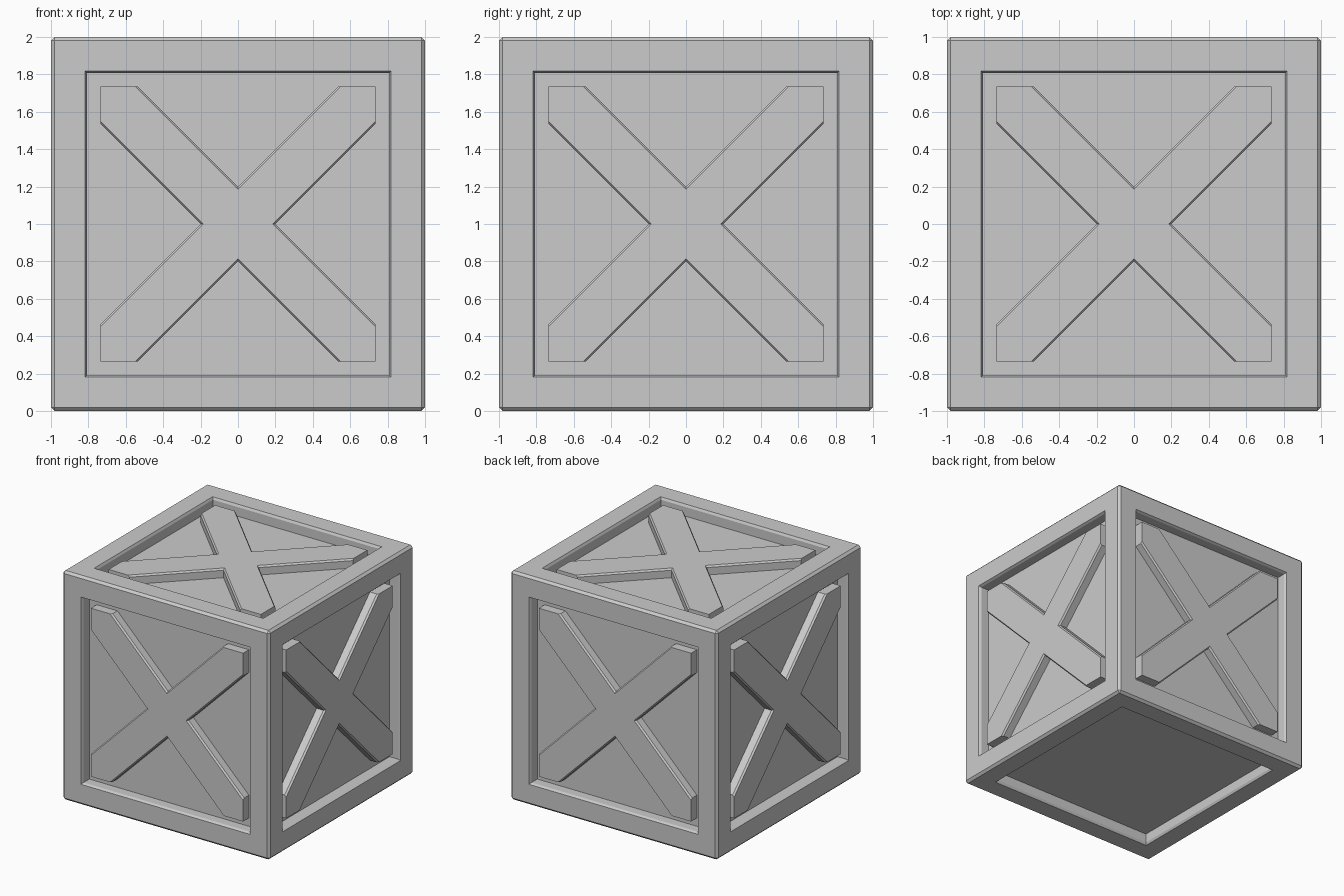
import bpy, bmesh
from math import pi
from mathutils import Matrix

if "Cube" in bpy.data.objects:
    bpy.data.objects.remove(bpy.data.objects["Cube"])

WALL, FLOOR, TOP, CH = 0.735, 0.90, 0.98, 0.015


def make_object(name, bm):
    bmesh.ops.recalc_face_normals(bm, faces=bm.faces)
    mesh = bpy.data.meshes.new(name)
    bm.to_mesh(mesh)
    bm.free()
    obj = bpy.data.objects.new(name, mesh)
    bpy.context.collection.objects.link(obj)
    return obj


# Crate body: chamfered cube with a recessed panel in all six sides
bm = bmesh.new()
bmesh.ops.create_cube(bm, size=2)
bmesh.ops.bevel(bm, geom=bm.edges[:], offset=0.02, segments=1, affect='EDGES')
sides = [f for f in bm.faces if f.calc_area() > 1]
for thickness, depth in ((0.23, 0), (0.75 - WALL, -0.02), (0, FLOOR - TOP)):
    bmesh.ops.inset_individual(bm, faces=sides, thickness=thickness, depth=depth)
body = make_object("crate_body", bm)
body.location.z = 1


# Cross brace: X outline clipped to the recess, with chamfered long edges
def cross_ring(bm, a, z):
    quarter = [(a, 0), (WALL, WALL - a), (WALL, WALL), (WALL - a, WALL)]
    verts = []
    for k in range(4):
        turn = Matrix.Rotation(k * pi / 2, 4, 'Z')
        for x, y in quarter:
            v = bm.verts.new((x, y, z))
            v.co = turn @ v.co
            verts.append(v)
    return verts


bm = bmesh.new()
rings = [cross_ring(bm, a, z) for a, z in
         ((0.2, FLOOR), (0.2, TOP - CH), (0.2 - CH, TOP))]
for low, high in zip(rings, rings[1:]):
    for i in range(16):
        j = (i + 1) % 16
        bm.faces.new((low[i], low[j], high[j], high[i]))
bm.faces.new(rings[-1])
# recessed cap keeps the brace closed and facing outwards
bm.faces.new(rings[0])
top = make_object("cross_brace_top", bm)
top.location.z = 1

# The same brace on the four upright sides (the underside stays plain)
for k, side in enumerate(("front", "right", "back", "left")):
    brace = bpy.data.objects.new("cross_brace_" + side, top.data)
    brace.location.z = 1
    brace.rotation_euler = (pi / 2, 0, k * pi / 2)
    bpy.context.collection.objects.link(brace)
